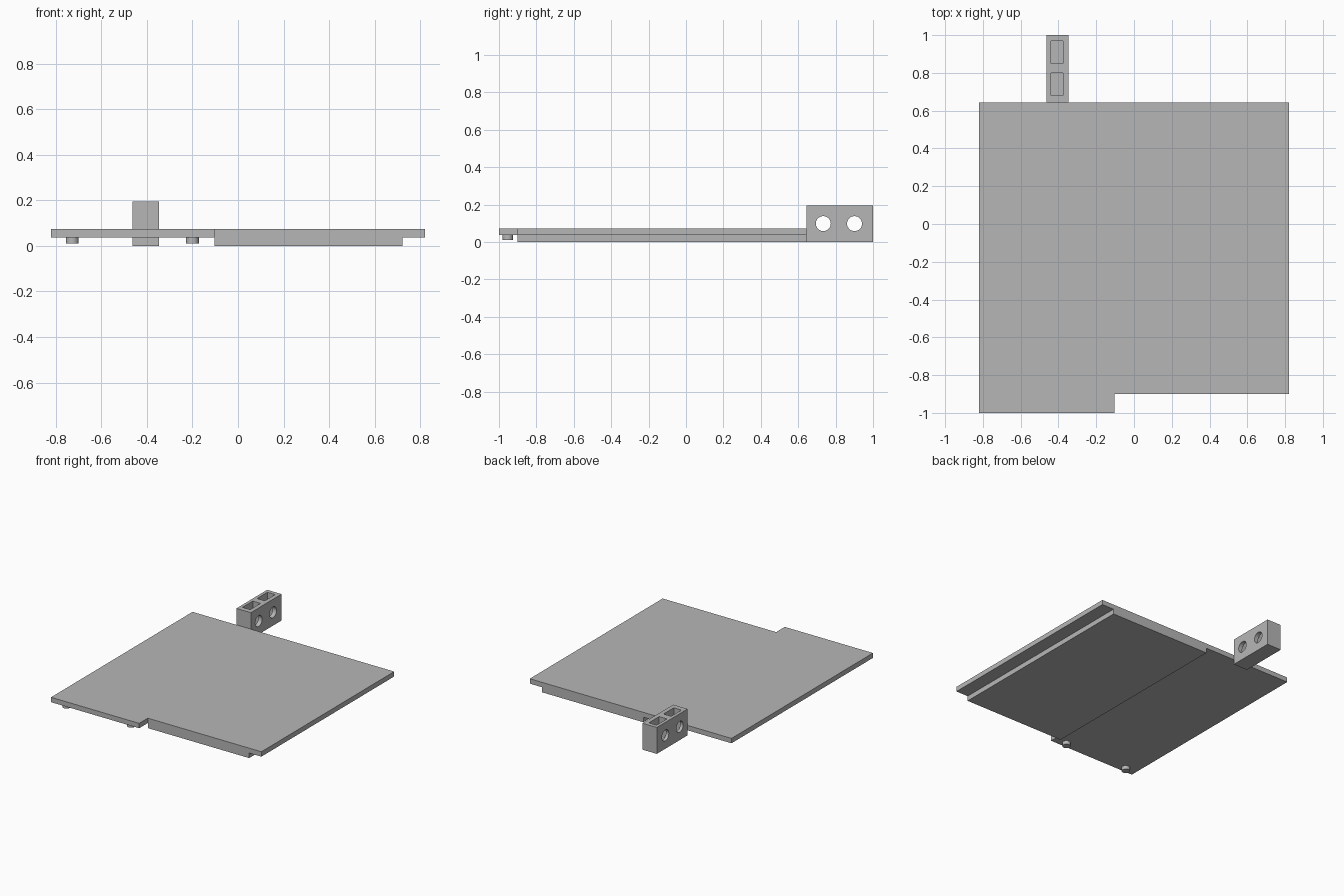
import bpy
import bmesh
import math
from mathutils import Matrix, Vector

default = bpy.data.objects.get("Cube")
if default:
    bpy.data.objects.remove(default)

# Single flat grey
grey = bpy.data.materials.new("plain grey")
grey.use_nodes = True
colour = (0.47, 0.47, 0.47, 1)
grey.diffuse_color = colour
grey.node_tree.nodes["Principled BSDF"].inputs["Base Color"].default_value = colour


def finish(name, bm):
    bmesh.ops.recalc_face_normals(bm, faces=bm.faces)
    mesh = bpy.data.meshes.new(name)
    bm.to_mesh(mesh)
    bm.free()
    obj = bpy.data.objects.new(name, mesh)
    obj.data.materials.append(grey)
    bpy.context.collection.objects.link(obj)
    return obj


def box(name, low, high):
    low, high = Vector(low), Vector(high)
    bm = bmesh.new()
    place = Matrix.Translation((low + high) / 2) @ Matrix.Diagonal((*(high - low), 1))
    bmesh.ops.create_cube(bm, size=1, matrix=place)
    return finish(name, bm)


def cylinder(name, centre, radius, depth, turn=Matrix()):
    bm = bmesh.new()
    bmesh.ops.create_cone(bm, cap_ends=True, segments=32, radius1=radius, radius2=radius,
                          depth=depth, matrix=Matrix.Translation(centre) @ turn)
    return finish(name, bm)


def smooth(obj):
    bpy.ops.object.select_all(action="DESELECT")
    obj.select_set(True)
    bpy.context.view_layer.objects.active = obj
    bpy.ops.object.shade_smooth_by_angle(angle=math.radians(30))


def cut(obj, cutter):
    mod = obj.modifiers.new(cutter.name, "BOOLEAN")
    mod.operation = "DIFFERENCE"
    mod.solver = "EXACT"
    mod.object = cutter
    bpy.context.view_layer.objects.active = obj
    bpy.ops.object.modifier_apply(modifier=mod.name)
    bpy.data.objects.remove(cutter)


BACK, STEP, SPLIT = 0.643, -0.9, -0.103
UNDER, TOP = 0.037, 0.073

# Top plate with a front tab on one side
bm = bmesh.new()
outline = [(-0.82, -1), (SPLIT, -1), (SPLIT, STEP), (0.82, STEP), (0.82, BACK), (-0.82, BACK)]
face = bm.faces.new([bm.verts.new((x, y, UNDER)) for x, y in outline])
raised = bmesh.ops.extrude_face_region(bm, geom=[face])["geom"]
bmesh.ops.translate(bm, vec=(0, 0, TOP - UNDER),
                    verts=[v for v in raised if isinstance(v, bmesh.types.BMVert)])
finish("top_plate", bm)

# Thick section under the plate
box("lower_slab", (SPLIT, STEP, 0), (0.721, BACK, UNDER))

# Two pegs under the front tab
for side, x in (("right", -0.727), ("left", -0.2)):
    smooth(cylinder(f"{side}_peg", (x, -0.953, 0.024), 0.028, 0.028))

# Rear block with open pockets and cross holes
block = box("rear_block", (-0.463, BACK, 0), (-0.346, 1, 0.194))
across = Matrix.Rotation(math.pi / 2, 4, "Y")
for pocket_y, hole_y in ((0.74, 0.734), (0.91, 0.901)):
    cut(block, box("pocket_cutter", (-0.44, pocket_y - 0.06, 0.03), (-0.377, pocket_y + 0.06, 0.25)))
    cut(block, cylinder("hole_cutter", (-0.405, hole_y, 0.098), 0.04, 0.3, across))
smooth(block)
